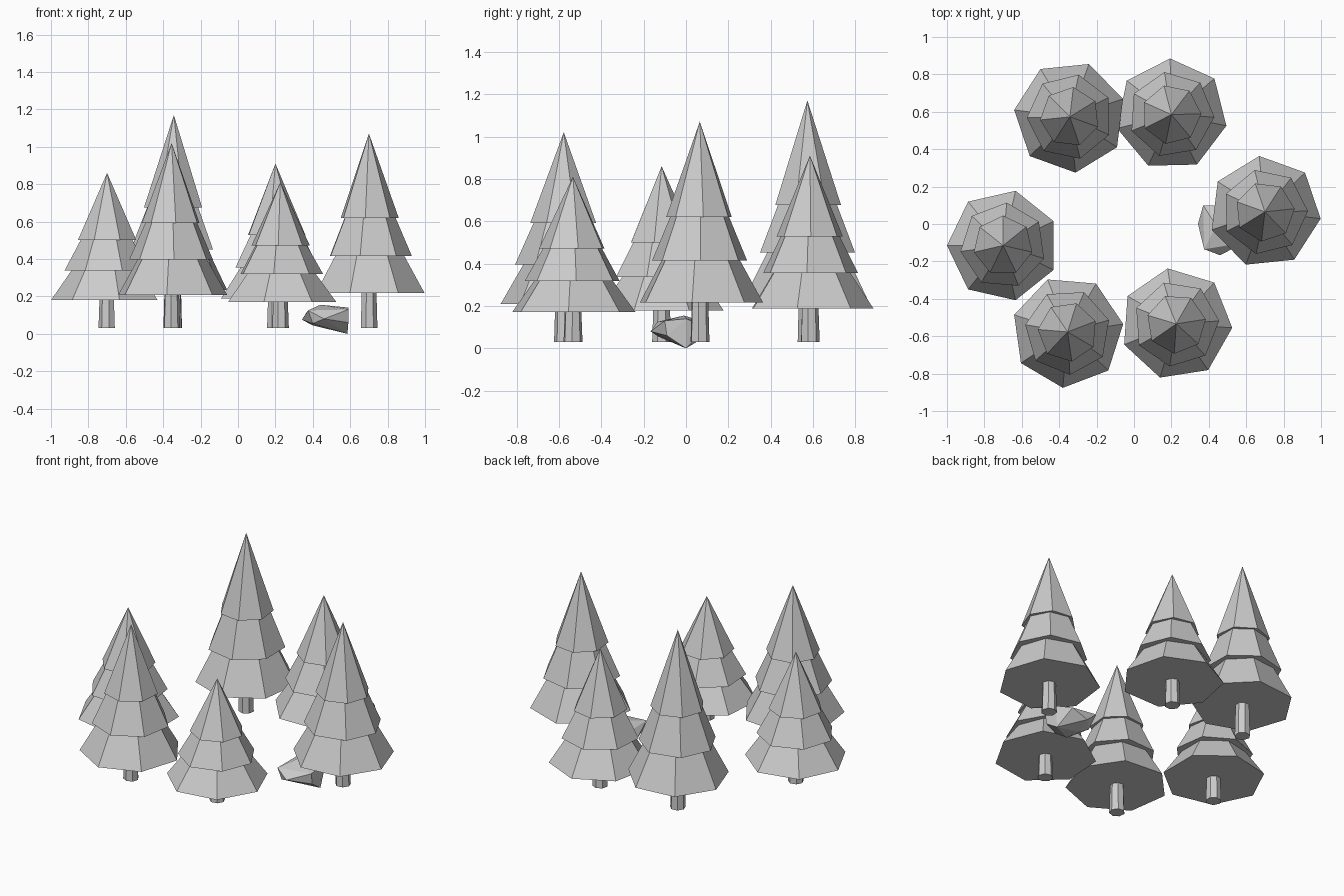
import bpy, bmesh
from math import radians
from mathutils import Matrix

if "Cube" in bpy.data.objects:
    bpy.data.objects.remove(bpy.data.objects["Cube"], do_unlink=True)

grey = bpy.data.materials.new("plain_grey")
grey.use_nodes = True
grey.diffuse_color = (0.6, 0.6, 0.6, 1)
grey.node_tree.nodes["Principled BSDF"].inputs["Base Color"].default_value = (0.6, 0.6, 0.6, 1)


def finish(name, bm, location=(0, 0, 0)):
    bmesh.ops.recalc_face_normals(bm, faces=bm.faces)
    mesh = bpy.data.meshes.new(name)
    bm.to_mesh(mesh)
    bm.free()
    mesh.materials.append(grey)
    obj = bpy.data.objects.new(name, mesh)
    obj.location = location
    bpy.context.collection.objects.link(obj)


def add_frustum(bm, sides, r_low, r_high, z_low, z_high, angle):
    # first vertex of the ring points along the given angle
    turn = Matrix.Rotation(radians(angle - 90), 4, 'Z')
    lift = Matrix.Translation((0, 0, (z_low + z_high) / 2))
    bmesh.ops.create_cone(bm, cap_ends=True, cap_tris=False, segments=sides,
                          radius1=r_low, radius2=r_high,
                          depth=z_high - z_low, matrix=lift @ turn)


GROUND = 0.03
# tier: start and end as share of height, lower and upper radius, extra turn
TIERS = [(0.18, 0.372, 0.30, 0.19, 0),
         (0.37, 0.569, 0.23, 0.142, 8),
         (0.567, 1.0, 0.16, 0.0, 13)]


def tree(name, x, y, top, angle):
    height = top - GROUND
    # three stacked skirts of branches
    bm = bmesh.new()
    for start, end, r_low, r_high, turn in TIERS:
        add_frustum(bm, 7, r_low, r_high, GROUND + start * height,
                    GROUND + end * height, angle + turn)
    bmesh.ops.remove_doubles(bm, verts=bm.verts, dist=0.0001)
    finish(name + "_foliage", bm, (x, y, 0))
    # trunk
    bm = bmesh.new()
    add_frustum(bm, 7, 0.046, 0.04, GROUND, GROUND + 0.2 * height, angle)
    finish(name + "_trunk", bm, (x, y, 0))


# ring of trees: x, y, top, direction of a skirt corner
for spot, data in {
    "right_tree": (-0.70, -0.115, 0.86, 25.7),
    "front_right_tree": (-0.355, -0.577, 1.02, 8),
    "front_left_tree": (0.226, -0.534, 0.81, -4),
    "left_tree": (0.70, 0.065, 1.07, -7),
    "back_left_tree": (0.20, 0.585, 0.91, -11.5),
    "back_right_tree": (-0.343, 0.573, 1.17, 18.7),
}.items():
    tree(spot, *data)

# faceted boulder
bm = bmesh.new()
for corner in [(.342, 0, .075), (.37, .10, .12), (.375, -.135, .125),
               (.46, -.167, .08), (.44, -.01, .155), (.59, -.10, .13),
               (.592, 0, .14), (.59, -.09, .06), (.585, 0, 0),
               (.40, -.13, .055), (.44, .10, .06), (.55, .10, .10),
               (.40, -.02, .045)]:
    bm.verts.new(corner)
hull = bmesh.ops.convex_hull(bm, input=bm.verts)
loose = [v for v in bm.verts if not v.link_faces]
bmesh.ops.delete(bm, geom=loose, context='VERTS')
finish("boulder", bm)
